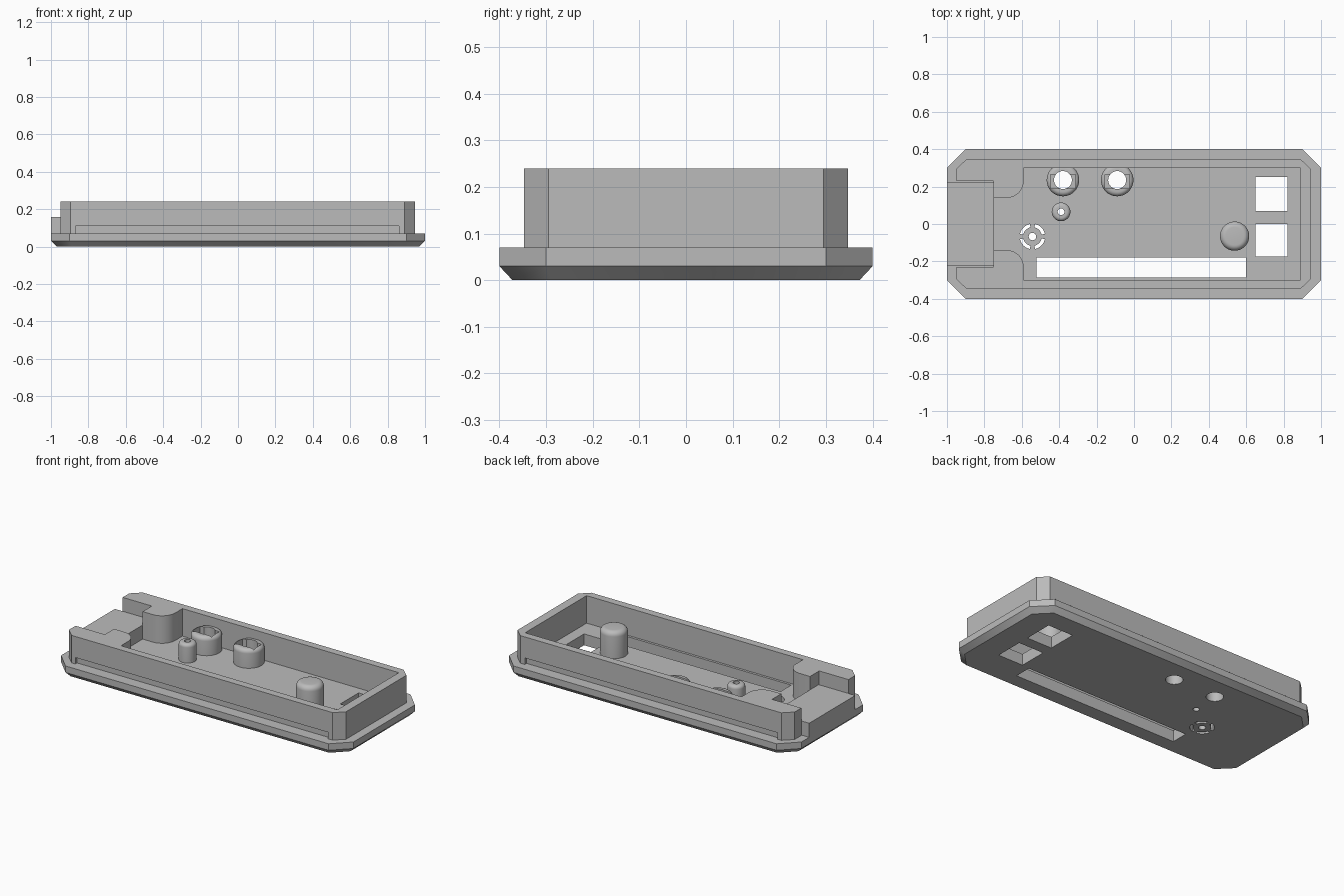
import bpy, bmesh
from math import sin, cos, pi, radians
from mathutils import Vector

if "Cube" in bpy.data.objects:
    bpy.data.objects.remove(bpy.data.objects["Cube"])

grey = bpy.data.materials.new("plain_grey")
grey.use_nodes = True
colour = (0.5, 0.5, 0.5, 1)
grey.diffuse_color = colour
grey.node_tree.nodes["Principled BSDF"].inputs["Base Color"].default_value = colour

FLOOR, RIM = 0.07, 0.24


def finish(name, bm):
    bmesh.ops.recalc_face_normals(bm, faces=bm.faces[:])
    mesh = bpy.data.meshes.new(name)
    bm.to_mesh(mesh)
    bm.free()
    mesh.materials.append(grey)
    obj = bpy.data.objects.new(name, mesh)
    bpy.context.collection.objects.link(obj)
    return obj


def loft(name, rings, round_edge=None, radius=0.015):
    """Join (outline, z) levels; round the top edges that pass round_edge."""
    bm = bmesh.new()
    loops = [[bm.verts.new((x, y, z)) for x, y in pts] for pts, z in rings]
    n = len(loops[0])
    for low, high in zip(loops, loops[1:]):
        for i in range(n):
            j = (i + 1) % n
            bm.faces.new((low[i], low[j], high[j], high[i]))
    bm.faces.new(loops[0][::-1])
    bm.faces.new(loops[-1])
    if round_edge:
        top = rings[-1][1]
        edges = [e for e in bm.edges if all(v.co.z == top for v in e.verts)
                 and round_edge((e.verts[0].co + e.verts[1].co) / 2)]
        bmesh.ops.bevel(bm, geom=edges, offset=radius, segments=4,
                        profile=0.5, affect='EDGES')
    return finish(name, bm)


def prism(name, pts, z0, z1, **kw):
    return loft(name, [(pts, z0), (pts, z1)], **kw)


def rect(x0, x1, y0, y1):
    return [(x0, y0), (x1, y0), (x1, y1), (x0, y1)]


def arc(x, y, r, a0, a1, n):
    return [(x + r * cos(radians(a0 + (a1 - a0) * i / n)),
             y + r * sin(radians(a0 + (a1 - a0) * i / n))) for i in range(n + 1)]


def circle(x, y, r):
    return arc(x, y, r, 0, 360, 40)[:-1]


def octagon(x, y, c):
    return [(x - c, -y), (x, c - y), (x, y - c), (x - c, y),
            (c - x, y), (-x, y - c), (-x, c - y), (c - x, -y)]


def carve(obj, cutters):
    """Subtract every cutter, bake the result and drop the cutters."""
    for c in cutters:
        c.hide_render = True
        mod = obj.modifiers.new("cut", 'BOOLEAN')
        mod.operation, mod.solver, mod.object = 'DIFFERENCE', 'EXACT', c
    dg = bpy.context.evaluated_depsgraph_get()
    dg.update()
    baked = bpy.data.meshes.new_from_object(obj.evaluated_get(dg))
    obj.modifiers.clear()
    obj.data = baked
    for c in cutters:
        bpy.data.objects.remove(c)


def smooth(obj):
    bpy.ops.object.select_all(action='DESELECT')
    obj.select_set(True)
    bpy.context.view_layer.objects.active = obj
    bpy.ops.object.shade_smooth_by_angle(angle=radians(32))


def boss(name, x, y, r, top, fillet, hole=0):
    """Upright post with a rounded top and an optional bore."""
    outer = [(r, FLOOR)] + [(px, pz) for px, pz in
                            arc(r - fillet, top - fillet, fillet, 0, 90, 6)]
    profile = outer + [(hole, top), (hole, FLOOR)]
    bm = bmesh.new()
    verts = [bm.verts.new((px, 0, pz)) for px, pz in profile]
    edges = [bm.edges.new((a, b)) for a, b in zip(verts, verts[1:] + verts[:1])]
    bmesh.ops.spin(bm, geom=verts + edges, cent=(0, 0, 0), axis=(0, 0, 1),
                   angle=2 * pi, steps=40)
    bmesh.ops.remove_doubles(bm, verts=bm.verts[:], dist=1e-5)
    bmesh.ops.dissolve_degenerate(bm, edges=bm.edges[:], dist=1e-5)
    bmesh.ops.translate(bm, verts=bm.verts[:], vec=Vector((x, y, 0)))
    return finish(name, bm)


# Base plate with chamfered underside
base = loft("base_plate", [(octagon(0.97, 0.372, 0.085), 0),
                           (octagon(1, 0.4, 0.1), 0.03),
                           (octagon(1, 0.4, 0.1), FLOOR)])

# Openings through the plate
tubes = [(-0.38, 0.235), (-0.09, 0.235)]
openings = [rect(0.65, 0.82, 0.07, 0.25), rect(0.65, 0.82, -0.175, 0),
            rect(-0.52, 0.6, -0.285, -0.18),
            circle(-0.39, 0.065, 0.018), circle(-0.543, -0.067, 0.02)]
openings += [circle(x, y, 0.048) for x, y in tubes]
for k in range(4):
    a = 90 * k + 12
    openings.append(arc(-0.543, -0.067, 0.068, a, a + 66, 8)
                    + arc(-0.543, -0.067, 0.05, a + 66, a, 8))
carve(base, [prism("opening_cutter", p, -0.1, 0.2) for p in openings])

# Surrounding wall with two solid rounded corner posts, open at one end
half = [(0.89, 0.3), (-0.59, 0.3)] + arc(-0.68, 0.23, 0.09, 0, -90, 10)
half += [(-0.75, 0.14), (-0.75, 0.23), (-0.95, 0.23), (-0.95, 0.295),
         (-0.895, 0.347), (0.89, 0.347), (0.945, 0.295)]
outline = half + [(x, -y) for x, y in reversed(half)]


def rounded(p):
    outside = abs(p.y) > 0.31 or p.x > 0.9 or p.x < -0.94
    post = -0.745 < p.x < -0.58 and abs(p.y) < 0.299
    return outside or post


wall = prism("rim_wall", outline, FLOOR, RIM, round_edge=rounded)

# Long shallow grooves along both sides of the wall
carve(wall, [prism("groove_cutter", rect(-0.87, 0.86, min(s * 0.33, s * 0.4),
                                         max(s * 0.33, s * 0.4)), 0.06, 0.11)
             for s in (1, -1)])

# End block in the open end
prism("end_block", rect(-1, -0.75, -0.225, 0.225), FLOOR, 0.157)

# Slotted tubes, small bored post and solid post
for i, (x, y) in enumerate(tubes):
    tube = boss(f"slotted_tube_{i + 1}", x, y, 0.087, 0.185, 0.025, 0.048)
    carve(tube, [prism("slot_cutter", rect(x - 0.066, x + 0.066, y - 0.045, y + 0.03),
                       0.12, 0.3)])
    smooth(tube)
smooth(boss("small_bored_post", -0.39, 0.065, 0.05, 0.185, 0.02, 0.018))
smooth(boss("solid_post", 0.538, -0.065, 0.078, 0.235, 0.03))
for part in (base, wall):
    smooth(part)
